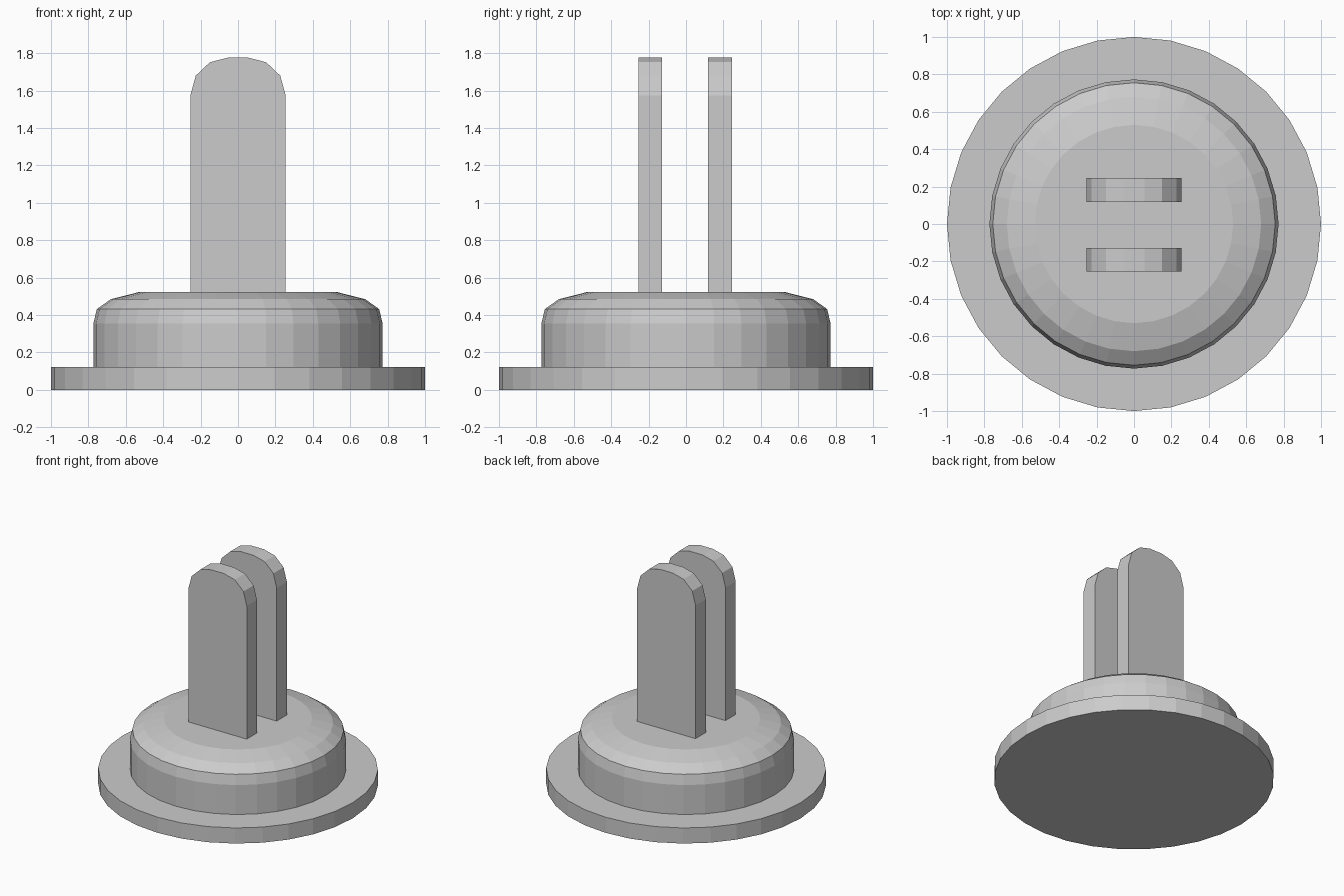
import bpy, bmesh, math

if "Cube" in bpy.data.objects:
    bpy.data.objects.remove(bpy.data.objects["Cube"])

SIDES = 32


def finish(name, bm):
    bmesh.ops.recalc_face_normals(bm, faces=bm.faces)
    mesh = bpy.data.meshes.new(name)
    bm.to_mesh(mesh)
    bm.free()
    obj = bpy.data.objects.new(name, mesh)
    bpy.context.collection.objects.link(obj)
    return obj


def lathe(name, profile):
    """Turn (radius, z) points around the z axis and cap both ends."""
    bm = bmesh.new()
    rings = []
    for r, z in profile:
        rings.append([bm.verts.new((r * math.cos(2 * math.pi * i / SIDES),
                                    r * math.sin(2 * math.pi * i / SIDES), z))
                      for i in range(SIDES)])
    for low, high in zip(rings, rings[1:]):
        for i in range(SIDES):
            j = (i + 1) % SIDES
            bm.faces.new((low[i], low[j], high[j], high[i]))
    bm.faces.new(rings[0])
    bm.faces.new(rings[-1])
    return finish(name, bm)


def blade(name, y0, y1):
    """Upright plate with a rounded top, extruded from y0 to y1."""
    half = [(0.255, 0.52), (0.255, 1.573), (0.226, 1.68), (0.15, 1.752), (0.055, 1.776)]
    outline = half + [(-x, z) for x, z in reversed(half)]
    bm = bmesh.new()
    face = bm.faces.new([bm.verts.new((x, y0, z)) for x, z in outline])
    ext = bmesh.ops.extrude_face_region(bm, geom=[face])
    moved = [v for v in ext["geom"] if isinstance(v, bmesh.types.BMVert)]
    bmesh.ops.translate(bm, verts=moved, vec=(0, y1 - y0, 0))
    return finish(name, bm)


# Wide base disc
lathe("base_flange", [(1.0, 0.0), (1.0, 0.123)])

# Body with rounded shoulder
lathe("body", [(0.773, 0.123), (0.773, 0.355), (0.755, 0.432),
               (0.68, 0.485), (0.53, 0.523)])

# Two flat prongs
blade("front_prong", -0.255, -0.128)
blade("back_prong", 0.118, 0.245)
